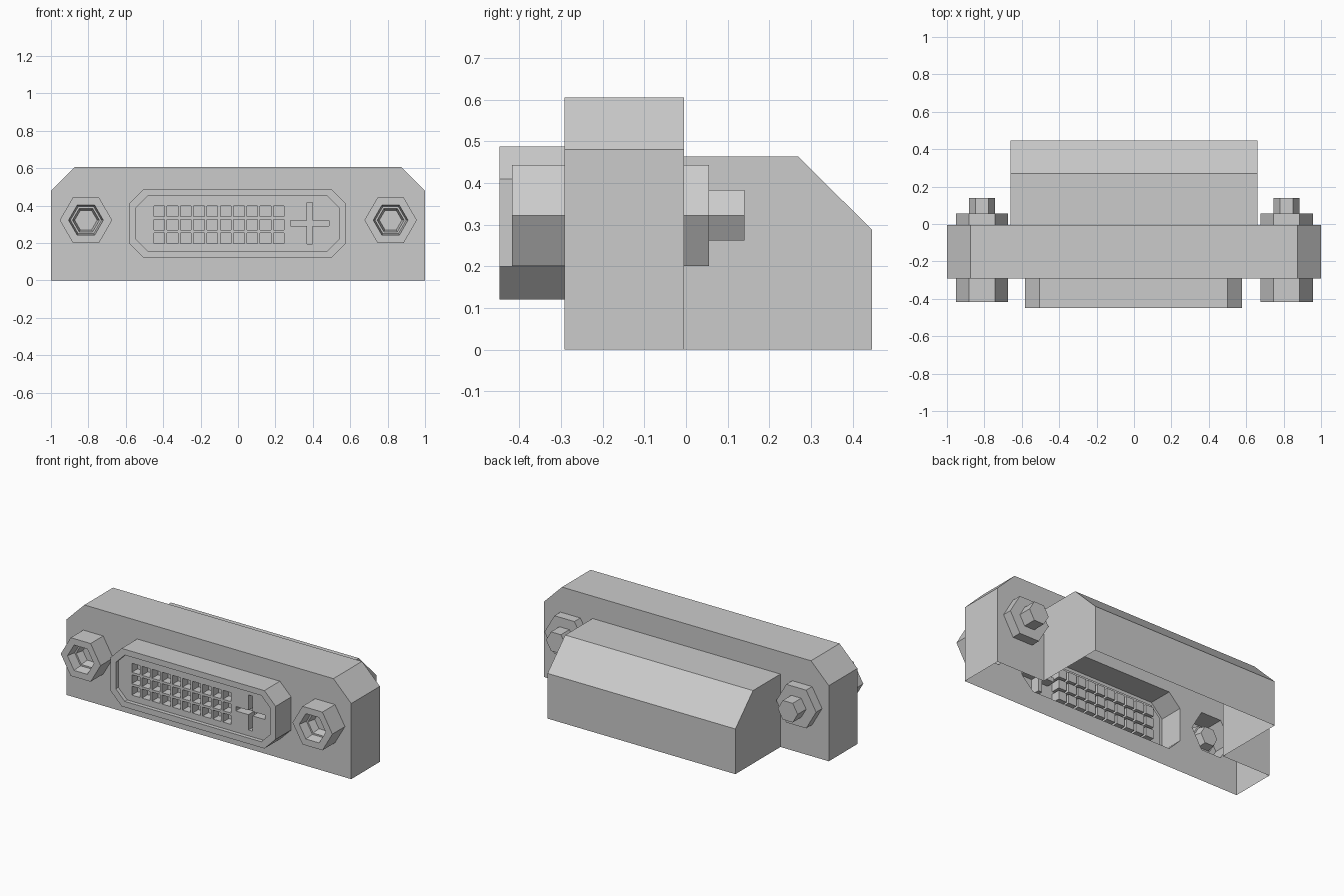
import bpy, bmesh
from math import cos, sin, pi

if "Cube" in bpy.data.objects:
    bpy.data.objects.remove(bpy.data.objects["Cube"])

FRONT, BACK = -0.292, -0.005      # plate faces
NUT_Z = 0.322
NUTS_X = (-0.813, 0.816)


class Part:
    """Mesh assembled from outlines (x, z) placed at chosen depths y."""

    def __init__(self, name):
        self.name, self.bm = name, bmesh.new()

    def loop(self, pts, y):
        return [self.bm.verts.new((x, y, z)) for x, z in pts]

    def bridge(self, a, b, skip=()):
        n = len(a)
        for i in range(n):
            if i not in skip:
                j = (i + 1) % n
                self.bm.faces.new((a[i], a[j], b[j], b[i]))

    def fill(self, *loops):
        # first loop is the outline, any others are holes in it
        if len(loops) == 1:
            self.bm.faces.new(loops[0])
            return
        edges = []
        for l in loops:
            for i in range(len(l)):
                pair = (l[i], l[(i + 1) % len(l)])
                edges.append(self.bm.edges.get(pair) or self.bm.edges.new(pair))
        bmesh.ops.triangle_fill(self.bm, use_beauty=True, use_dissolve=False,
                                edges=edges, normal=(0, -1, 0))

    def finish(self):
        bmesh.ops.recalc_face_normals(self.bm, faces=self.bm.faces)
        me = bpy.data.meshes.new(self.name)
        self.bm.to_mesh(me)
        self.bm.free()
        bpy.context.collection.objects.link(bpy.data.objects.new(self.name, me))


def hexagon(cx, r):
    return [(cx + r * cos(i * pi / 3), NUT_Z + r * sin(i * pi / 3)) for i in range(6)]


def octagon(x0, x1, z0, z1, c):
    return [(x0 + c, z0), (x1 - c, z0), (x1, z0 + c), (x1, z1 - c),
            (x1 - c, z1), (x0 + c, z1), (x0, z1 - c), (x0, z0 + c)]


def rect(x, z, w, h):
    return [(x, z), (x + w, z), (x + w, z + h), (x, z + h)]


SHELL = octagon(-0.583, 0.578, 0.12, 0.488, 0.079)
RIM = octagon(-0.545, 0.54, 0.157, 0.451, 0.063)

# Flange plate: hollow, open underneath, openings for shell, nuts and housing
p = Part("flange_plate")
outline = [(-1, 0), (-0.66, 0), (0.66, 0), (1, 0), (1, 0.48), (0.875, 0.605),
           (-0.875, 0.605), (-1, 0.48)]
front, back = p.loop(outline, FRONT), p.loop(outline, BACK)
p.bridge(front, back, skip=(0, 1, 2))
p.fill(front, p.loop(SHELL, FRONT), *[p.loop(hexagon(x, 0.14), FRONT) for x in NUTS_X])
notch = p.loop([(-0.66, 0.463), (0.66, 0.463)], BACK)
p.fill(back[:2] + notch + back[2:], *[p.loop(hexagon(x, 0.14), BACK) for x in NUTS_X])
p.finish()

# Rear housing: sloped back, open underneath and towards the plate
p = Part("rear_housing")
profile = [(BACK, 0), (0.447, 0), (0.447, 0.287), (0.27, 0.463), (BACK, 0.463)]
left, right = [[p.bm.verts.new((x, y, z)) for y, z in profile] for x in (-0.66, 0.66)]
p.bridge(left, right, skip=(0, 4))
p.fill(left)
p.fill(right)
p.finish()

# Socket shell with a shallow recess holding the contact panel
p = Part("socket")
base, lip = p.loop(SHELL, FRONT), p.loop(SHELL, -0.448)
rim, panel = p.loop(RIM, -0.448), p.loop(RIM, -0.423)
p.bridge(base, lip)
p.bridge(lip, rim)
p.bridge(rim, panel)
# Pin holes (10 x 3) and the cross-shaped contact slot
holes = [rect(-0.45 + 0.0711 * i, 0.196 + 0.0725 * j, 0.057, 0.057)
         for i in range(10) for j in range(3)]
cx, cz, t, lx, lz = 0.384, 0.305, 0.014, 0.103, 0.111
holes.append([(cx + a, cz + b) for a, b in (
    (-t, -lz), (t, -lz), (t, -t), (lx, -t), (lx, t), (t, t),
    (t, lz), (-t, lz), (-t, t), (-lx, t), (-lx, -t), (-t, -t))])
mouths = []
for h in holes:
    mouth, floor = p.loop(h, -0.423), p.loop(h, -0.365)
    p.bridge(mouth, floor)
    p.fill(floor)
    mouths.append(mouth)
p.fill(panel, *mouths)
p.finish()

# Hex nuts: stepped socket at the front, collar and stud at the back
for side, x in zip(("left", "right"), NUTS_X):
    for name, rings in (
        ("nut", ((0.14, FRONT), (0.14, -0.418), (0.093, -0.418), (0.083, -0.36),
                 (0.072, -0.36), (0.06, -0.31))),
        ("stud", ((0.14, BACK), (0.14, 0.055), (0.07, 0.055), (0.07, 0.14))),
    ):
        p = Part(f"{side}_{name}")
        loops = [p.loop(hexagon(x, r), y) for r, y in rings]
        for a, b in zip(loops, loops[1:]):
            p.bridge(a, b)
        p.fill(loops[-1])
        p.finish()
